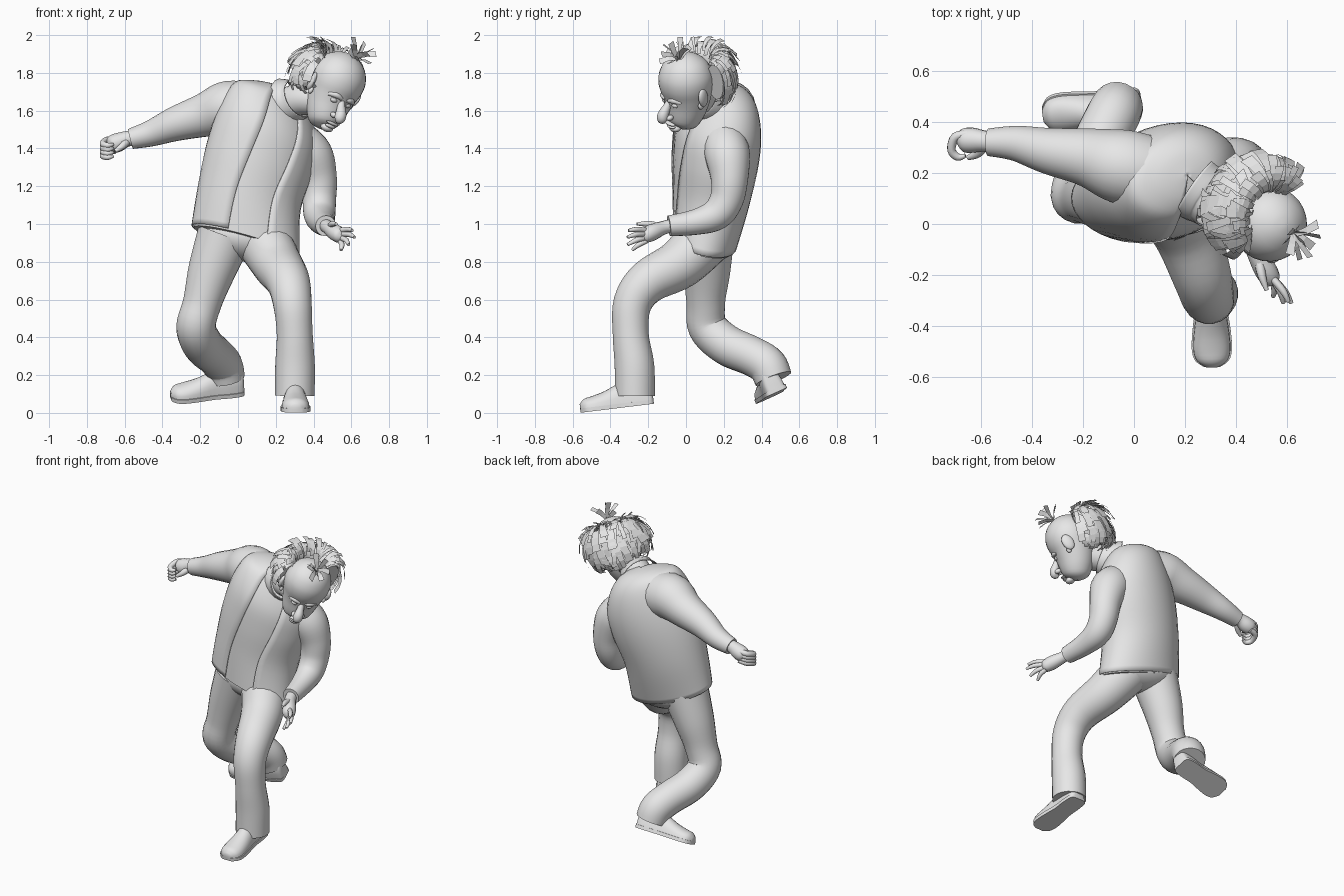
import bpy, bmesh, math, random
from mathutils import Vector, Matrix, Euler

random.seed(4)
if "Cube" in bpy.data.objects:
    bpy.data.objects.remove(bpy.data.objects["Cube"])

grey = bpy.data.materials.new("plain_grey")
grey.use_nodes = True
grey.diffuse_color = (0.8, 0.8, 0.8, 1)
grey.node_tree.nodes["Principled BSDF"].inputs["Base Color"].default_value = (0.8, 0.8, 0.8, 1)
parts = []


def finish(name, bm, matrix=None):
    if matrix:
        bm.transform(matrix)
    mesh = bpy.data.meshes.new(name)
    bm.to_mesh(mesh)
    bm.free()
    mesh.materials.append(grey)
    ob = bpy.data.objects.new(name, mesh)
    bpy.context.collection.objects.link(ob)
    parts.append(ob)
    return ob


def smooth_rows(rows, steps):
    """Catmull-Rom interpolation of number rows."""
    r = [rows[0], *rows, rows[-1]]
    out = []
    for i in range(1, len(r) - 2):
        for s in range(steps):
            t = s / steps
            out.append([b + 0.5 * t * (c - a + t * (2*a - 5*b + 4*c - d + t * (3*(b - c) + d - a)))
                        for a, b, c, d in zip(r[i-1], r[i], r[i+1], r[i+2])])
    return out + [list(rows[-1])]


def skin(name, rings, closed=True, caps=True, matrix=None):
    """Bridge a list of point rings into one surface."""
    bm = bmesh.new()
    vs = [[bm.verts.new(p) for p in ring] for ring in rings]
    n = len(vs[0])
    for a, b in zip(vs, vs[1:]):
        for i in range(n if closed else n - 1):
            j = (i + 1) % n
            bm.faces.new((a[i], a[j], b[j], b[i]))
    if caps:
        bm.faces.new(vs[0][::-1])
        bm.faces.new(vs[-1])
    bmesh.ops.recalc_face_normals(bm, faces=bm.faces)
    return finish(name, bm, matrix)


def tube(name, rows, steps=5, segs=20, caps=True, matrix=None):
    """Round limb along rows of x, y, z, radius."""
    rows = smooth_rows(rows, steps)
    pts = [Vector(r[:3]) for r in rows]
    tans = [(pts[min(i + 1, len(pts) - 1)] - pts[max(i - 1, 0)]).normalized() for i in range(len(pts))]
    u = tans[0].orthogonal().normalized()
    rings = []
    for i, (p, t) in enumerate(zip(pts, tans)):
        if i:
            u = tans[i - 1].rotation_difference(t) @ u
        w = t.cross(u)
        rings.append([p + rows[i][3] * (math.cos(a) * u + math.sin(a) * w)
                      for a in (math.tau * k / segs for k in range(segs))])
    return skin(name, rings, True, caps, matrix)


def ellipsoid(name, loc, size, matrix=None, rot=(0, 0, 0)):
    bm = bmesh.new()
    bmesh.ops.create_uvsphere(bm, u_segments=24, v_segments=14, radius=1)
    local = Matrix.LocRotScale(Vector(loc), Euler(rot), Vector(size))
    return finish(name, bm, matrix @ local if matrix else local)


# Torso rings: centre, half width, half depth, pitch, roll, yaw
torso = [(0.04, 0.095, 0.912, 0.295, 0.175, -13, 16, 0),
         (0.06, 0.13, 1.14, 0.278, 0.205, -6, 15, 7),
         (0.115, 0.155, 1.35, 0.292, 0.225, 0, 17, 14),
         (0.16, 0.17, 1.52, 0.282, 0.217, 4, 22, 20),
         (0.185, 0.19, 1.655, 0.228, 0.167, 6, 24, 24),
         (0.20, 0.19, 1.717, 0.13, 0.10, 6, 18, 24),
         (0.21, 0.19, 1.735, 0.001, 0.001, 6, 18, 24)]


def torso_rings(scale, start, end, n):
    rings = []
    for x, y, z, rx, ry, *deg in smooth_rows(torso, 5):
        m = Euler([math.radians(d) for d in deg]).to_matrix()
        ring = []
        for k in range(n):
            a = start + (end - start) * k / (n - 1)
            ring.append(m @ Vector((rx * math.sin(a), -ry * math.cos(a), 0)) * scale + Vector((x, y, z)))
        rings.append(ring)
    return rings


gap = 0.37
skin("shirt", [[p - Vector((0, 0, 0.008)) for p in r[:-1]] for r in torso_rings(0.97, 0, math.tau, 33)])
jacket = skin("jacket", torso_rings(1, gap, math.tau - gap, 36), closed=False, caps=False)
solid = jacket.modifiers.new("cloth", "SOLIDIFY")
solid.thickness, solid.offset = 0.006, 0

# Neck and collar
tube("neck", [(0.24, 0.15, 1.62, 0.09), (0.33, 0.08, 1.66, 0.085), (0.47, 0.01, 1.65, 0.08)])
collar = tube("collar", [(0.24, 0.14, 1.64, 0.132), (0.29, 0.105, 1.65, 0.116), (0.32, 0.08, 1.665, 0.108)], caps=False)
solid = collar.modifiers.new("cloth", "SOLIDIFY")
solid.thickness = 0.006

# Trousers
ellipsoid("trouser_seat", (0.04, 0.115, 0.925), (0.25, 0.16, 0.125), rot=(-0.1, 0.15, 0))
tube("left_trouser_leg", [(0.13, 0.1, 0.92, 0.148), (0.205, -0.03, 0.79, 0.133), (0.265, -0.2, 0.695, 0.116),
                          (0.288, -0.283, 0.58, 0.103), (0.3, -0.293, 0.42, 0.096),
                          (0.302, -0.273, 0.25, 0.106), (0.3, -0.27, 0.09, 0.106)])
tube("right_trouser_leg", [(-0.07, 0.11, 0.94, 0.148), (-0.14, 0.11, 0.75, 0.126), (-0.19, 0.105, 0.58, 0.103),
                           (-0.222, 0.115, 0.455, 0.105), (-0.185, 0.215, 0.36, 0.108),
                           (-0.12, 0.35, 0.3, 0.105), (-0.08, 0.43, 0.25, 0.105), (-0.063, 0.463, 0.18, 0.1)])


# Shoes: rows of length, half width, height
def shoe(name, matrix):
    rows = [(-0.03, 0.03, 0.09), (-0.015, 0.052, 0.12), (0.05, 0.06, 0.13), (0.13, 0.058, 0.115),
            (0.22, 0.069, 0.078), (0.29, 0.073, 0.06), (0.335, 0.06, 0.05), (0.36, 0.025, 0.025)]
    rows = smooth_rows(rows, 3)
    half = [math.pi * k / 12 for k in range(13)]
    skin(name, [[(w * math.cos(a), -y, 0.02 + h * math.sin(a) ** 0.85 if 0 < a < 3.1 else 0.02)
                 for a in half] for y, w, h in rows], matrix=matrix)
    skin(name + "_sole", [[(s * (w + 0.006), -y, z) for s, z in ((1, 0), (1, 0.022), (-1, 0.022), (-1, 0))]
                          for y, w, h in rows], matrix=matrix)


def placed(loc, pitch, roll, yaw):
    turn = [Matrix.Rotation(math.radians(d), 4, a) for d, a in ((yaw, "Z"), (roll, "Y"), (pitch, "X"))]
    return Matrix.Translation(loc) @ turn[0] @ turn[1] @ turn[2]


shoe("left_shoe", placed((0.3, -0.2, 0.045), 7, 0, 1))
shoe("right_shoe", placed((0.0, 0.48, 0.108), 6, 24, -80))

# Sleeves
tube("right_sleeve", [(0.08, 0.2, 1.6, 0.14), (-0.05, 0.225, 1.612, 0.147), (-0.18, 0.26, 1.575, 0.116),
                      (-0.33, 0.285, 1.53, 0.092), (-0.46, 0.315, 1.48, 0.07), (-0.57, 0.32, 1.45, 0.054)])
tube("left_sleeve", [(0.31, 0.2, 1.44, 0.115), (0.385, 0.22, 1.36, 0.12), (0.425, 0.23, 1.24, 0.1),
                     (0.43, 0.215, 1.13, 0.09), (0.432, 0.16, 1.05, 0.084),
                     (0.445, 0.05, 1.01, 0.068), (0.465, -0.09, 0.99, 0.055)])

# Left hand, open
tube("left_palm", [(0.462, -0.07, 0.993, 0.036), (0.48, -0.12, 0.98, 0.036), (0.515, -0.18, 0.955, 0.044),
                   (0.54, -0.22, 0.935, 0.036), (0.55, -0.235, 0.93, 0.012)], 4, 14)
for i, tip in enumerate([(0.605, -0.305, 0.965), (0.617, -0.31, 0.93), (0.585, -0.31, 0.89), (0.545, -0.285, 0.862)]):
    base = Vector((0.54, -0.21, 0.965 - 0.018 * i))
    mid = base.lerp(Vector(tip), 0.55) + Vector((0.008, 0, 0.006))
    tube("left_finger_%d" % (i + 1), [(*base, 0.015), (*mid, 0.014), (*tip, 0.008)], 4, 10)
tube("left_thumb", [(0.49, -0.14, 0.985, 0.02), (0.5, -0.2, 1.0, 0.017), (0.52, -0.26, 1.0, 0.008)], 4, 10)

# Right hand, curled
tube("right_palm", [(-0.55, 0.32, 1.455, 0.042), (-0.59, 0.325, 1.45, 0.042), (-0.635, 0.328, 1.432, 0.05),
                    (-0.67, 0.328, 1.42, 0.045), (-0.69, 0.325, 1.41, 0.015)], 4, 14)
for i in range(4):
    z = 1.452 - 0.021 * i
    tube("right_finger_%d" % (i + 1), [(-0.65, 0.352, z, 0.017), (-0.7, 0.34, z - 0.01, 0.018),
                                       (-0.715, 0.29, z - 0.028, 0.017), (-0.69, 0.262, z - 0.036, 0.015),
                                       (-0.66, 0.268, z - 0.03, 0.008)], 4, 10)
tube("right_thumb", [(-0.59, 0.305, 1.435, 0.022), (-0.615, 0.275, 1.41, 0.018), (-0.65, 0.26, 1.385, 0.01)], 4, 10)

# Head frame: x = its left, y = its back, z = its crown
up = Vector((0.42, -0.07, 0.91)).normalized()
face = Vector((0.5, -0.82, -0.27))
face = (face - up * face.dot(up)).normalized()
side = up.cross(face)
head = Matrix.Translation((0.53, 0, 1.765)) @ Matrix((side, -face, up)).transposed().to_4x4()

tube("cranium_and_jaw", [(0, 0, 0.15, 0.008), (0, 0, 0.138, 0.056), (0, 0, 0.1, 0.11), (0, 0, 0.04, 0.142),
                         (0, 0, -0.02, 0.146), (0, -0.002, -0.08, 0.133), (0, -0.012, -0.14, 0.118),
                         (0, -0.03, -0.2, 0.1), (0, -0.045, -0.245, 0.074), (0, -0.055, -0.268, 0.02)], 3, 28, matrix=head)
tube("nose", [(0, -0.11, -0.085, 0.016), (0, -0.135, -0.12, 0.022), (0, -0.16, -0.155, 0.03),
              (0, -0.165, -0.182, 0.028), (0, -0.155, -0.2, 0.008)], 4, 16, matrix=head)
for s, word in ((1, "left"), (-1, "right")):
    ellipsoid(word + "_nostril", (0.025 * s, -0.137, -0.172), (0.017, 0.022, 0.015), head)
    ellipsoid(word + "_eye", (0.045 * s, -0.107, -0.1), (0.023, 0.02, 0.015), head)
    tube(word + "_brow", [(0.015 * s, -0.128, -0.078, 0.01), (0.05 * s, -0.12, -0.07, 0.016),
                          (0.085 * s, -0.095, -0.08, 0.01)], 4, 10, matrix=head)
    ellipsoid(word + "_ear", (0.146 * s, 0.005, -0.06), (0.018, 0.036, 0.052), head, (0.2, 0, 0.4 * s))
    ellipsoid(word + "_ear_lobe", (0.138 * s, -0.008, -0.105), (0.012, 0.016, 0.02), head)
ellipsoid("upper_lip", (0, -0.122, -0.218), (0.04, 0.016, 0.009), head)
ellipsoid("lower_lip", (0, -0.116, -0.236), (0.032, 0.016, 0.01), head)
ellipsoid("chin", (0, -0.092, -0.252), (0.036, 0.03, 0.022), head)


# Hair: a horseshoe pad covered by flat locks
def hair_point(a, t, lift=0.0):
    thin = 1 - 0.3 * abs(a / 1.7) ** 3
    r = 0.142 + (0.075 * thin + lift) * math.cos(t)
    return Vector((r * math.sin(a), 0.05 + r * math.cos(a), (0.128 * thin + lift) * math.sin(t)))


skin("hair_pad", [[hair_point(-1.75 + 3.0 * i / 24, math.tau * k / 16, -0.012) for k in range(16)]
                  for i in range(25)], matrix=head)
bm = bmesh.new()
for i in range(160):
    a = random.uniform(-1.85, 1.22)
    start = random.uniform(-0.7, 2.5)
    span, width = random.uniform(0.8, 1.5), random.uniform(0.06, 0.12)
    lean, flare = random.uniform(-0.25, 0.25), random.uniform(0.005, 0.05)
    rails = []
    for k in range(5):
        f = k / 4
        rails.append([bm.verts.new(hair_point(a + lean * f + s * width, start - span * f, flare * f))
                      for s in (-1, 1)])
    for p, q in zip(rails, rails[1:]):
        bm.faces.new((p[0], p[1], q[1], q[0]))
finish("hair_locks", bm, head)

# Forelock tuft on the crown
bm = bmesh.new()
root = Vector((0.625, -0.035, 1.87))
tips = [(0.61, -0.03, 1.99), (0.73, -0.05, 1.9), (0.72, 0.0, 1.93), (0.67, -0.08, 1.96), (0.65, -0.14, 1.86),
        (0.59, -0.07, 1.92), (0.69, -0.13, 1.9), (0.66, 0.02, 1.94), (0.7, -0.09, 1.85), (0.61, -0.12, 1.95)]
for tip in tips:
    d = Vector(tip) - root
    w = d.cross(Vector((random.uniform(-1, 1), random.uniform(-1, 1), 0.4))).normalized() * 0.018
    base = root + w * random.uniform(-0.6, 0.6)
    bend = base + d * 0.5 + up * 0.008
    rails = [[bm.verts.new(p + s * k * w) for s in (-1, 1)] for p, k in ((base, 0.5), (bend, 0.8), (Vector(tip), 1))]
    for p, q in zip(rails, rails[1:]):
        bm.faces.new((p[0], p[1], q[1], q[0]))
finish("forelock", bm)

# Soft shading with sharp edges kept
bpy.ops.object.select_all(action="DESELECT")
for ob in parts:
    if ob.name not in ("hair_locks", "forelock"):
        ob.select_set(True)
bpy.context.view_layer.objects.active = parts[0]
bpy.ops.object.shade_smooth_by_angle(angle=math.radians(40))
